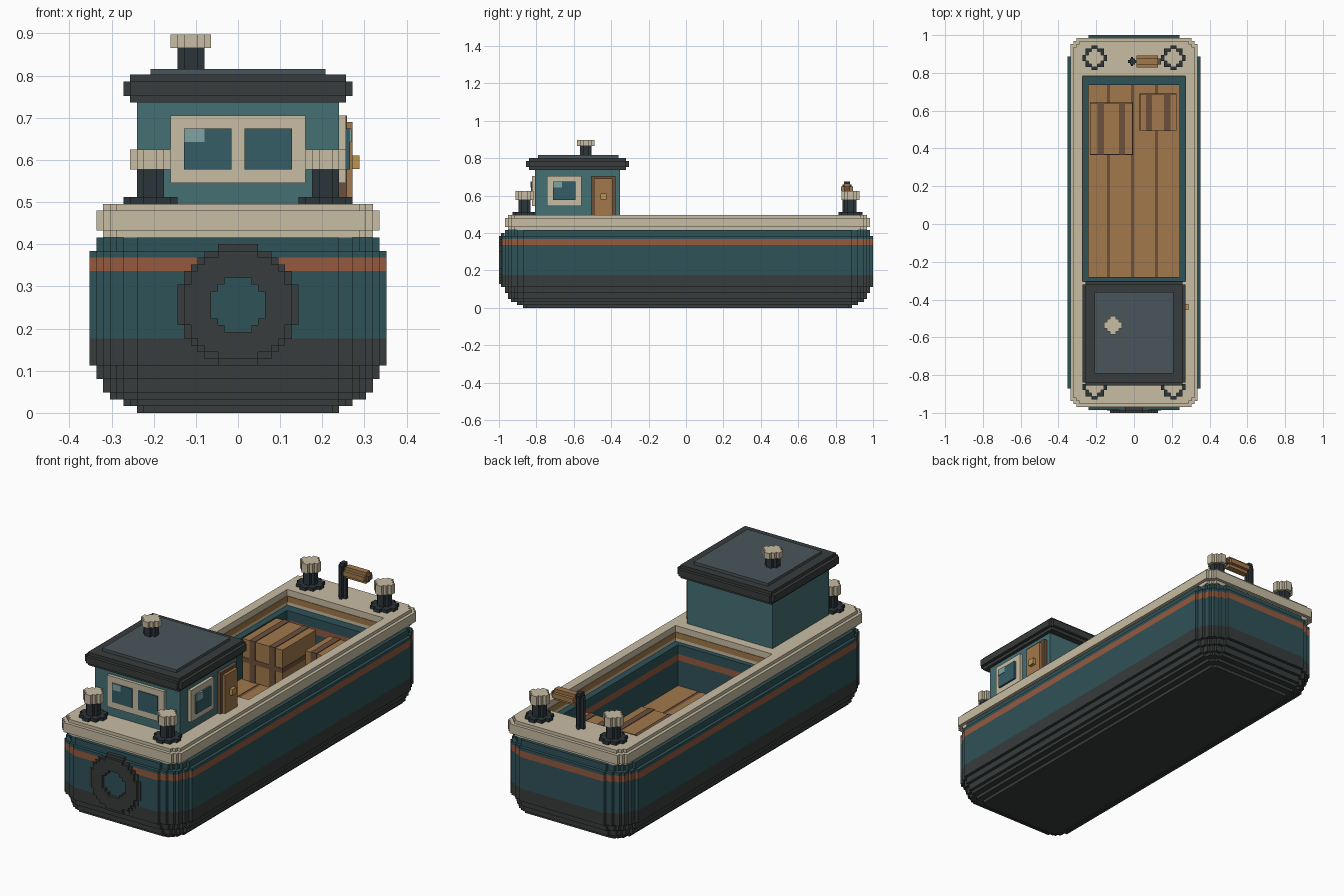
import bpy, bmesh

if "Cube" in bpy.data.objects:
    bpy.data.objects.remove(bpy.data.objects["Cube"])

V = 0.016  # voxel step
COL = dict(hull=(.028, .085, .098), cabin=(.06, .16, .175), dark=(.04, .045, .045),
           slate=(.065, .09, .105), cream=(.58, .51, .37), red=(.3, .1, .05),
           wood=(.36, .19, .07), brown=(.15, .08, .045), post=(.025, .035, .042),
           glass=(.035, .11, .13), glint=(.22, .36, .36), brass=(.5, .3, .08))
MAT = {}
for k, c in COL.items():
    MAT[k] = bpy.data.materials.new(k)
    MAT[k].diffuse_color = (*c, 1)

# Stepped corner insets (in voxels) per corner radius
STEPS = {0: [], 1: [1], 2: [2, 1], 3: [3, 1, 1], 4: [4, 2, 1, 1], 5: [5, 3, 2, 1, 1],
         6: [6, 4, 3, 2, 1, 1], 7: [7, 5, 3, 2, 2, 1, 1]}


def outline(u0, u1, v0, v1, r=0):
    """Rectangle whose corners are stepped like voxels."""
    t = STEPS[r] + [0]
    c = [(t[0] * V, 0)]
    for j in range(1, len(t)):
        if t[j] != t[j - 1]:
            c += [(t[j - 1] * V, j * V), (t[j] * V, j * V)]
    if r == 0:
        c = [(0, 0)]
    pts = [(u0 + a, v0 + b) for a, b in c]
    pts += [(u0 + a, v1 - b) for a, b in reversed(c)]
    pts += [(u1 - a, v1 - b) for a, b in c]
    pts += [(u1 - a, v0 + b) for a, b in reversed(c)]
    out = []
    for p in pts:
        if not out or abs(p[0] - out[-1][0]) + abs(p[1] - out[-1][1]) > 1e-6:
            out.append(p)
    return out


def prism(name, outer, w0, w1, col, hole=None, axis='z'):
    """Extrude an outline (with an optional hole) along an axis."""
    place = {'z': lambda u, v, w: (u, v, w), 'y': lambda u, v, w: (u, w, v),
             'x': lambda u, v, w: (w, u, v)}[axis]
    bm = bmesh.new()
    for loop in [outer] + ([hole] if hole else []):
        vs = [bm.verts.new(place(u, v, w0)) for u, v in loop]
        for a, b in zip(vs, vs[1:] + vs[:1]):
            bm.edges.new((a, b))
    if hole:
        n = place(0, 0, 1)
        bmesh.ops.triangle_fill(bm, edges=bm.edges[:], use_beauty=True, normal=n)
    else:
        bm.faces.new(bm.verts[:])
    ext = bmesh.ops.extrude_face_region(bm, geom=bm.faces[:], use_keep_orig=True)
    bmesh.ops.translate(bm, vec=place(0, 0, w1 - w0),
                        verts=[g for g in ext['geom'] if isinstance(g, bmesh.types.BMVert)])
    bmesh.ops.recalc_face_normals(bm, faces=bm.faces[:])
    me = bpy.data.meshes.new(name)
    bm.to_mesh(me)
    bm.free()
    me.materials.append(MAT[col])
    ob = bpy.data.objects.new(name, me)
    bpy.context.collection.objects.link(ob)
    return ob


def box(name, x, y, z, col):
    return prism(name, outline(*x, *y), *z, col)


def knob(name, x, y, hw, z, col, r):
    return prism(name, outline(x - hw, x + hw, y - hw, y + hw, r), *z, col)


def ship(i, r):
    """Hull plan outline inset by i voxels."""
    d = i * V
    return outline(-.352 + d, .352 - d, -.984 + d, 1 - d, r)


# Hull: stacked stepped layers, hollow above the hold floor
hold = outline(-.24, .24, -.28, .736)
for z0, z1, i, col in [(0, .016, 7, 'dark'), (.016, .032, 5, 'dark'), (.032, .048, 3, 'dark'),
                       (.048, .08, 2, 'dark'), (.08, .112, 1, 'dark'), (.112, .176, 0, 'dark'),
                       (.176, .2, 0, 'hull')]:
    prism('hull_bottom', ship(i, max(7 - i, 1)), z0, z1, col)
for z0, z1, i, col in [(.2, .336, 0, 'hull'), (.336, .368, 0, 'red'),
                       (.368, .384, 0, 'hull'), (.384, .416, 1, 'hull')]:
    prism('hull_side', ship(i, 7 - i), z0, z1, col, hold)

# Deck rim with the hold opening and its wooden lining
opening = outline(-.272, .272, -.304, .784)
for z0, z1, i in [(.416, .432, 2), (.432, .48, 1), (.48, .496, 2)]:
    prism('deck_rim', ship(i, 2), z0, z1, 'cream', opening)
prism('hold_lining', outline(-.274, .274, -.306, .786), .434, .464, 'wood',
      outline(-.269, .269, -.301, .781))

# Hold floor planks with dark seams
box('floor_seams', (-.24, .24), (-.28, .736), (.196, .206), 'brown')
seams = [-.24, -.136, -.008, .12, .24]
for a, b in zip(seams, seams[1:]):
    box('floor_plank', (a + (.008 if a > -.24 else 0), b - (.008 if b < .24 else 0)),
        (-.28, .736), (.2, .208), 'wood')

# Crates with dark straps
for x0, x1, y0, y1, top in [(-.232, -.008, .368, .64, .416), (.032, .224, .496, .688, .376)]:
    box('crate', (x0, x1), (y0, y1), (.208, top), 'wood')
    for f in (.25, .75):
        cx = x0 + (x1 - x0) * f
        box('crate_strap', (cx - .016, cx + .016), (y0 - .003, y1 + .003), (.208, top + .003), 'brown')
    zc = (.208 + top) / 2
    box('crate_band', (x0 - .002, x1 + .002), (y0 - .002, y1 + .002), (zc - .012, zc + .012), 'brown')

# Bollards at the four corners
for x in (-.208, .208):
    for y in (-.864, .88):
        knob('bollard_base', x, y, .064, (.496, .512), 'post', 3)
        knob('bollard_post', x, y, .032, (.512, .577), 'post', 1)
        knob('bollard_cap', x, y, .048, (.577, .625), 'cream', 2)

# Winch post with wooden drum at the stern
prism('winch_post', outline(-.032, .012, .836, .884, 1), .496, .66, 'post')
box('winch_post_top', (-.02, .004), (.844, .876), (.66, .676), 'post')
prism('winch_drum', outline(.828, .892, .608, .664, 1), .012, .128, 'wood', axis='x')
prism('winch_drum_end', outline(.844, .876, .624, .648), .128, .142, 'brown', axis='x')

# Cabin walls
prism('cabin', outline(-.24, .24, -.808, -.352, 0), .496, .74, 'cabin')

# Roof: stepped slab with a lighter panel
for z0, z1, d in [(.736, .752, V), (.752, .786, 0), (.786, .802, V)]:
    prism('roof_slab', outline(-.272 + d, .272 - d, -.856 + d, -.304 - d, 1 if d == 0 else 0), z0, z1, 'dark')
box('roof_panel', (-.208, .208), (-.792, -.36), (.802, .816), 'slate')

# Chimney
knob('chimney', -.112, -.536, .032, (.816, .866), 'post', 1)
knob('chimney_cap', -.112, -.536, .048, (.866, .897), 'cream', 2)

# Front window
prism('front_window_frame', outline(-.16, .16, .545, .705), -.824, -.806, 'cream', axis='y')
for x0 in (-.128, .016):
    prism('front_window_pane', outline(x0, x0 + .112, .577, .674), -.828, -.82, 'glass', axis='y')
prism('front_window_glint', outline(-.128, -.08, .642, .674), -.831, -.82, 'glint', axis='y')

# Side window
prism('side_window_frame', outline(-.744, -.56, .545, .705), .238, .256, 'cream', axis='x')
prism('side_window_pane', outline(-.712, -.592, .577, .674), .25, .266, 'glass', axis='x')
prism('side_window_glint', outline(-.712, -.664, .642, .674), .25, .269, 'glint', axis='x')

# Door with panel and handle
prism('door_frame', outline(-.508, -.376, .496, .705), .238, .258, 'brown', axis='x')
prism('door_panel', outline(-.492, -.392, .496, .69), .25, .272, 'wood', axis='x')
prism('door_handle', outline(-.456, -.424, .578, .61), .27, .288, 'brass', axis='x')

# Fender ring on the front
hub = outline(-.064, .064, .192, .32, 2)
prism('fender_ring_back', outline(-.144, .144, .112, .4, 6), -.988, -.97, 'dark', hub, 'y')
prism('fender_ring', outline(-.128, .128, .128, .384, 5), -1.0, -.98, 'dark', hub, 'y')

for m in bpy.data.materials:
    if m.users and not m.is_grease_pencil:
        m.use_nodes = True
        m.node_tree.nodes["Principled BSDF"].inputs["Base Color"].default_value = m.diffuse_color
